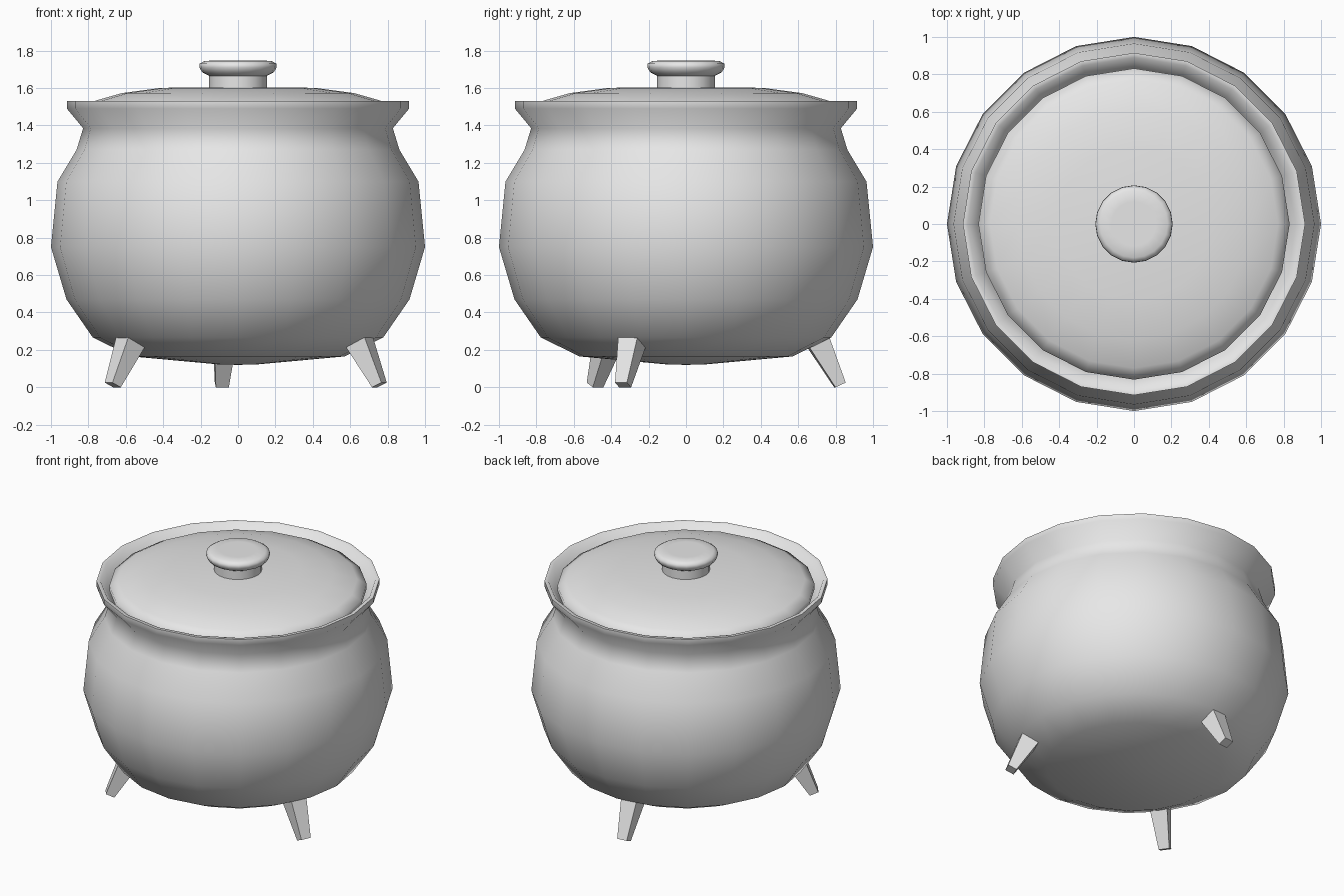
import bpy, bmesh, math
from mathutils import Matrix, Vector

cube = bpy.data.objects.get("Cube")
if cube:
    bpy.data.objects.remove(cube, do_unlink=True)

# Single grey material
grey = bpy.data.materials.new("plain_grey")
grey.use_nodes = True
colour = (0.8, 0.8, 0.8, 1)
grey.diffuse_color = colour
grey.node_tree.nodes["Principled BSDF"].inputs["Base Color"].default_value = colour


def finish(name, bm, smooth):
    bmesh.ops.recalc_face_normals(bm, faces=bm.faces)
    mesh = bpy.data.meshes.new(name)
    bm.to_mesh(mesh)
    bm.free()
    mesh.materials.append(grey)
    obj = bpy.data.objects.new(name, mesh)
    bpy.context.collection.objects.link(obj)
    if smooth:
        bpy.ops.object.select_all(action="DESELECT")
        obj.select_set(True)
        bpy.context.view_layer.objects.active = obj
        bpy.ops.object.shade_smooth_by_angle(angle=math.radians(62))
    return obj


def lathe(name, profile, sides=20):
    bm = bmesh.new()
    verts = [bm.verts.new((r, 0, z)) for r, z in profile]
    edges = [bm.edges.new(pair) for pair in zip(verts, verts[1:])]
    bmesh.ops.spin(bm, geom=verts + edges, cent=(0, 0, 0), axis=(0, 0, 1),
                   angle=math.tau, steps=sides)
    bmesh.ops.remove_doubles(bm, verts=bm.verts, dist=0.0005)
    return finish(name, bm, True)


# Pot: rounded outside, flared rim, hollow inside
outside = [(0, 0.12), (0.1, 0.122), (0.57, 0.165), (0.777, 0.267), (0.917, 0.47),
           (1, 0.75), (0.965, 1.1), (0.863, 1.27), (0.828, 1.385),
           (0.915, 1.49), (0.915, 1.53)]
inside = [(0.89, 1.53), (0.84, 1.44), (0.78, 1.385), (0.81, 1.27), (0.91, 1.1),
          (0.945, 0.75), (0.86, 0.47), (0.73, 0.3), (0.54, 0.22), (0, 0.18)]
lathe("pot", outside + inside)

# Domed lid resting inside the rim
lathe("lid", [(0, 1.606), (0.41, 1.601), (0.62, 1.573), (0.77, 1.53), (0.832, 1.495),
              (0.832, 1.46), (0, 1.46)])

# Knob with a short stem
lathe("lid_knob", [(0, 1.56), (0.155, 1.56), (0.155, 1.665), (0.19, 1.683),
                   (0.207, 1.71), (0.205, 1.73), (0.18, 1.745), (0.12, 1.747),
                   (0, 1.743)])


# Three splayed, tapered legs
def leg(name, angle):
    bm = bmesh.new()
    corners = [(0.855, 0.025, 0.035), (0.8, 0, 0.035),
               (0.62, 0.27, 0.062), (0.74, 0.335, 0.062)]
    rings = [[bm.verts.new((r, side * half, z)) for r, z, half in corners]
             for side in (-1, 1)]
    for ring in rings:
        bm.faces.new(ring)
    for i in range(4):
        j = (i + 1) % 4
        bm.faces.new((rings[0][i], rings[0][j], rings[1][j], rings[1][i]))
    bm.transform(Matrix.Rotation(math.radians(angle), 4, "Z"))
    finish(name, bm, False)


for name, angle in (("left_leg", -24), ("back_leg", 96), ("right_leg", 216)):
    leg(name, angle)
